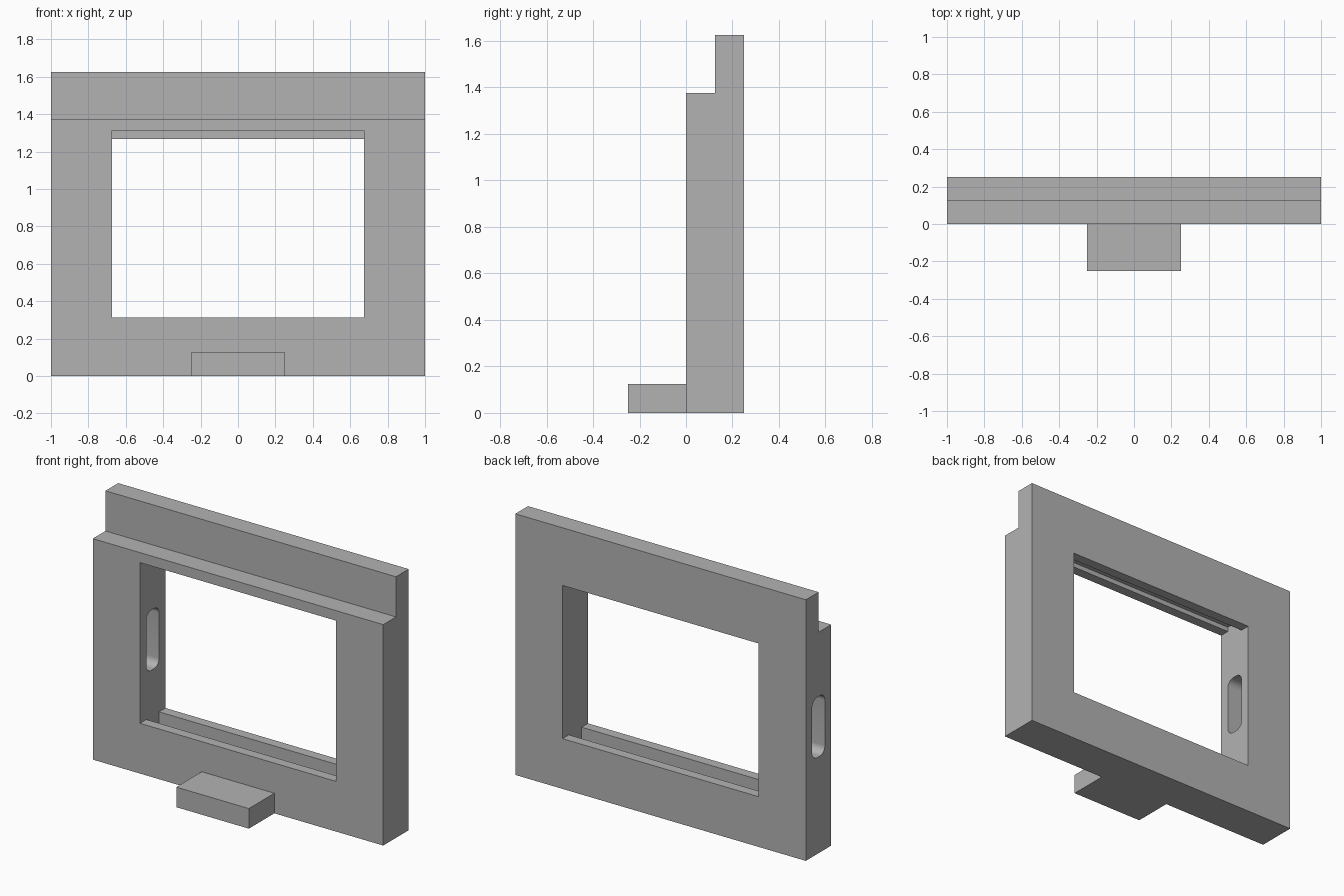
import bpy
import bmesh
import math

cube = bpy.data.objects.get("Cube")
if cube:
    bpy.data.objects.remove(cube, do_unlink=True)

grey = bpy.data.materials.new("plain grey")
grey.use_nodes = True
COLOUR = (0.45, 0.45, 0.45, 1)
grey.diffuse_color = COLOUR
grey.node_tree.nodes["Principled BSDF"].inputs["Base Color"].default_value = COLOUR


def extrude_x(name, profile, x0, x1):
    """Solid made by sweeping a (y, z) profile from x0 to x1."""
    bm = bmesh.new()
    face = bm.faces.new([bm.verts.new((x0, y, z)) for y, z in profile])
    swept = bmesh.ops.extrude_face_region(bm, geom=[face])["geom"]
    verts = [v for v in swept if isinstance(v, bmesh.types.BMVert)]
    bmesh.ops.translate(bm, verts=verts, vec=(x1 - x0, 0, 0))
    bmesh.ops.recalc_face_normals(bm, faces=bm.faces)
    mesh = bpy.data.meshes.new(name)
    bm.to_mesh(mesh)
    bm.free()
    mesh.materials.append(grey)
    obj = bpy.data.objects.new(name, mesh)
    bpy.context.collection.objects.link(obj)
    return obj


def rounded_rect(cy, cz, width, height, radius, steps=8):
    """Outline of a rectangle with rounded corners."""
    points = []
    for corner, (sy, sz) in enumerate([(1, 1), (-1, 1), (-1, -1), (1, -1)]):
        for i in range(steps + 1):
            a = math.pi / 2 * (corner + i / steps)
            points.append((cy + sy * (width / 2 - radius) + radius * math.cos(a),
                           cz + sz * (height / 2 - radius) + radius * math.sin(a)))
    return points


def cut(obj, cutter):
    """Subtract a cutter, then remove it."""
    bpy.context.view_layer.objects.active = obj
    mod = obj.modifiers.new("cut", "BOOLEAN")
    mod.operation = "DIFFERENCE"
    mod.solver = "EXACT"
    mod.object = cutter
    bpy.ops.object.modifier_apply(modifier=mod.name)
    bpy.data.objects.remove(cutter, do_unlink=True)


DEPTH, TOP, SHELF = 0.25, 1.625, 1.375
LIP, GROOVE_BACK = 0.0625, 0.1875

# Frame body with a stepped top edge
frame = extrude_x("window_frame", [
    (0, 0), (DEPTH, 0), (DEPTH, TOP), (DEPTH / 2, TOP),
    (DEPTH / 2, SHELF), (0, SHELF)], -1, 1)

# Opening with grooves in the sill and head; the rear head lip hangs lower
sill, floor, head_front, head_back, ceiling = 0.3125, 0.235, 1.3125, 1.266, 1.342
cut(frame, extrude_x("opening_cutter", [
    (-0.1, sill), (LIP, sill), (LIP, floor), (GROOVE_BACK, floor),
    (GROOVE_BACK, sill), (0.4, sill), (0.4, head_back),
    (GROOVE_BACK, head_back), (GROOVE_BACK, ceiling), (LIP, ceiling),
    (LIP, head_front), (-0.1, head_front)], -0.675, 0.675))

# Rounded slot through one side post
cut(frame, extrude_x("slot_cutter",
                     rounded_rect(DEPTH / 2, 0.7875, 0.125, 0.375, 0.047),
                     -1.1, -0.6))

# Foot tab at the front
foot = extrude_x("front_foot", [(-0.25, 0), (0, 0), (0, 0.125), (-0.25, 0.125)],
                 -0.25, 0.25)

# Smooth only the slot's rounded ends
bpy.ops.object.select_all(action="DESELECT")
frame.select_set(True)
bpy.context.view_layer.objects.active = frame
bpy.ops.object.shade_smooth_by_angle(angle=math.radians(30))
